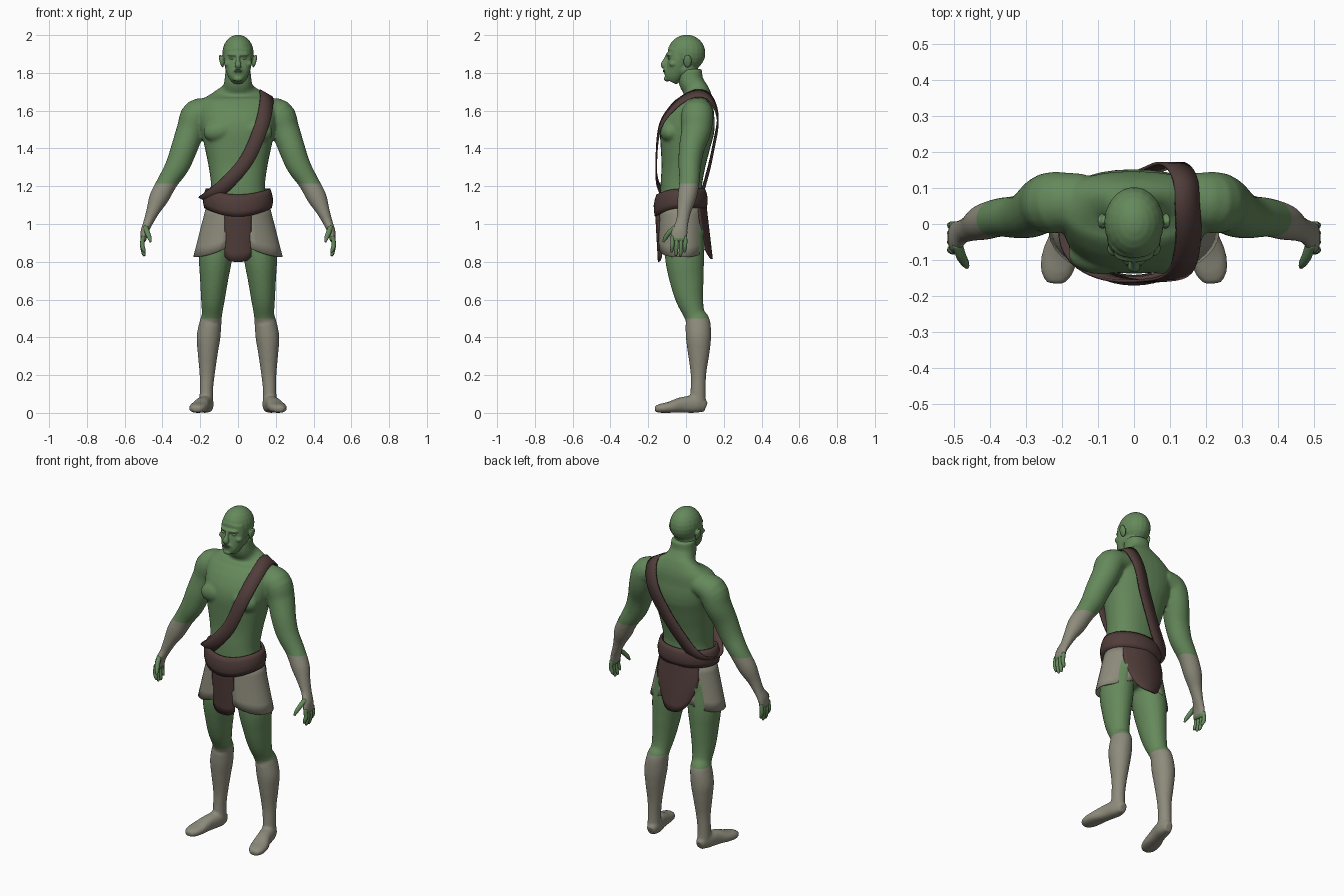
import bpy, bmesh, math
from mathutils import Vector, Matrix

cube = bpy.data.objects.get("Cube")
if cube:
    bpy.data.objects.remove(cube)


def material(name, rgb):
    m = bpy.data.materials.new(name)
    m.use_nodes = True
    m.diffuse_color = (*rgb, 1)
    m.node_tree.nodes["Principled BSDF"].inputs["Base Color"].default_value = (*rgb, 1)
    return m


SKIN = material("green skin", (0.13, 0.25, 0.105))
WRAP = material("grey cloth", (0.27, 0.26, 0.20))
LEATHER = material("brown leather", (0.08, 0.046, 0.042))
EYE = material("pale eye", (0.45, 0.5, 0.38))
MOUTH = material("dark mouth", (0.03, 0.045, 0.025))


def spline(pts, steps, closed=False):
    """Catmull-Rom curve through tuples of any length."""
    n, out = len(pts), []
    for i in range(n if closed else n - 1):
        pick = (lambda k: pts[k % n]) if closed else (lambda k: pts[min(max(k, 0), n - 1)])
        quad = list(zip(pick(i - 1), pick(i), pick(i + 1), pick(i + 2)))
        for s in range(steps):
            t = s / steps
            out.append([b + t * (c - a) / 2 + t * t * (a - 2.5 * b + 2 * c - d / 2)
                        + t ** 3 * (1.5 * (b - c) + (d - a) / 2) for a, b, c, d in quad])
    return out if closed else out + [list(pts[-1])]


def loft(bm, rings, ref="Y", sides=20, steps=4, power=2.0, mirror=1):
    """Closed tube through (x, y, z, radius across, radius along ref)."""
    rows, path = [], spline(rings, steps)
    axis = Vector((0, 1, 0)) if ref == "Y" else Vector((0, 0, 1))
    for i, (x, y, z, ru, rv) in enumerate(path):
        a, b = path[max(i - 1, 0)], path[min(i + 1, len(path) - 1)]
        t = (Vector(b[:3]) - Vector(a[:3])).normalized()
        v = (axis - axis.dot(t) * t).normalized()
        u = v.cross(t)
        row = []
        for k in range(sides):
            c, s = math.cos(math.tau * k / sides), math.sin(math.tau * k / sides)
            c = math.copysign(abs(c) ** (2 / power), c)
            s = math.copysign(abs(s) ** (2 / power), s)
            p = Vector((x, y, z)) + u * c * ru + v * s * rv
            row.append(bm.verts.new((p.x * mirror, p.y, p.z)))
        rows.append(row)
    for r, q in zip(rows, rows[1:]):
        for k in range(sides):
            j = (k + 1) % sides
            bm.faces.new((r[k], r[j], q[j], q[k]))
    bm.faces.new(rows[0])
    bm.faces.new(rows[-1])


def blob(bm, centre, radii, tilt=0):
    m = Matrix.Translation(centre) @ Matrix.Rotation(tilt, 4, "Y") @ Matrix.Diagonal((*radii, 1))
    bmesh.ops.create_uvsphere(bm, u_segments=20, v_segments=12, radius=1, matrix=m)


def finish(bm, name, *mats):
    bmesh.ops.recalc_face_normals(bm, faces=bm.faces)
    me = bpy.data.meshes.new(name)
    bm.to_mesh(me)
    bm.free()
    for m in mats:
        me.materials.append(m)
    me.polygons.foreach_set("use_smooth", [True] * len(me.polygons))
    ob = bpy.data.objects.new(name, me)
    bpy.context.scene.collection.objects.link(ob)
    return ob


def fuse(bm, voxel, smooth):
    """Blend overlapping forms into one skin and return it as a new bmesh."""
    ob = finish(bm, "fuse_helper")
    mod = ob.modifiers.new("blend", "REMESH")
    mod.mode, mod.voxel_size = "VOXEL", voxel
    mod = ob.modifiers.new("soften", "SMOOTH")
    mod.factor, mod.iterations = 0.5, smooth
    dg = bpy.context.evaluated_depsgraph_get()
    out = bmesh.new()
    me = bpy.data.meshes.new_from_object(ob.evaluated_get(dg))
    out.from_mesh(me)
    bpy.data.objects.remove(ob)
    bpy.data.meshes.remove(me)
    return out


def sheet(name, f, nu, nv, mat, closed=False, thick=0.008):
    """Cloth or leather surface from f(u, v), both 0 to 1."""
    bm = bmesh.new()
    cols = [[bm.verts.new(f(i / nu, j / nv)) for j in range(nv + 1)]
            for i in range(nu if closed else nu + 1)]
    for i in range(nu):
        a, b = cols[i], cols[(i + 1) % len(cols)]
        for j in range(nv):
            bm.faces.new((a[j], b[j], b[j + 1], a[j + 1]))
    ob = finish(bm, name, mat)
    mod = ob.modifiers.new("thickness", "SOLIDIFY")
    mod.thickness, mod.offset = thick, 0
    bpy.context.view_layer.objects.active = ob
    ob.select_set(True)
    bpy.ops.object.shade_smooth_by_angle(angle=math.radians(45))
    ob.select_set(False)


# Torso and neck: (height, half width, front y, back y)
torso = [(0.9, 0.12, -0.09, 0.08), (1.0, 0.16, -0.12, 0.1), (1.1, 0.155, -0.135, 0.095),
         (1.2, 0.143, -0.135, 0.085), (1.3, 0.155, -0.13, 0.1), (1.4, 0.175, -0.135, 0.125),
         (1.49, 0.195, -0.138, 0.148), (1.55, 0.205, -0.115, 0.158), (1.6, 0.21, -0.08, 0.158),
         (1.65, 0.2, -0.035, 0.148), (1.69, 0.14, -0.015, 0.13), (1.72, 0.085, -0.02, 0.11),
         (1.76, 0.072, -0.04, 0.09), (1.82, 0.066, -0.04, 0.085)]
body = bmesh.new()
loft(body, [(0, (f + b) / 2, z, w, (b - f) / 2) for z, w, f, b in torso], sides=32, power=2.3)

# Limbs and chest muscles, mirrored
arm = [(0.13, 0.07, 1.605, 0.06, 0.07), (0.215, 0.06, 1.58, 0.082, 0.085), (0.25, 0.055, 1.5, 0.075, 0.08),
       (0.285, 0.03, 1.4, 0.07, 0.068), (0.32, 0.02, 1.31, 0.064, 0.06), (0.372, 0.018, 1.225, 0.054, 0.054),
       (0.418, 0.005, 1.14, 0.052, 0.05), (0.45, -0.01, 1.07, 0.036, 0.038), (0.475, -0.02, 1.01, 0.026, 0.034),
       (0.495, -0.035, 0.96, 0.021, 0.044), (0.503, -0.038, 0.905, 0.015, 0.044)]
leg = [(0.1, -0.01, 0.98, 0.075, 0.1), (0.118, -0.008, 0.83, 0.088, 0.104), (0.127, 0.004, 0.7, 0.074, 0.09),
       (0.133, 0.02, 0.6, 0.063, 0.073), (0.138, 0.045, 0.52, 0.054, 0.056), (0.145, 0.062, 0.48, 0.058, 0.066),
       (0.156, 0.066, 0.4, 0.063, 0.067), (0.16, 0.067, 0.32, 0.054, 0.058), (0.163, 0.066, 0.21, 0.041, 0.042),
       (0.167, 0.064, 0.13, 0.036, 0.04), (0.168, 0.062, 0.04, 0.037, 0.043)]
foot = [(0.164, 0.105, 0.03, 0.024, 0.028), (0.168, 0.06, 0.045, 0.04, 0.045), (0.187, -0.02, 0.042, 0.041, 0.042),
        (0.205, -0.085, 0.03, 0.05, 0.03), (0.215, -0.135, 0.024, 0.044, 0.024), (0.218, -0.165, 0.02, 0.024, 0.016)]
for s in (1, -1):
    loft(body, arm, mirror=s)
    loft(body, leg, mirror=s)
    loft(body, foot, ref="Z", mirror=s, power=2.4)
    blob(body, (s * 0.09, -0.082, 1.495), (0.095, 0.058, 0.062), s * 0.2)
    blob(body, (s * 0.085, 0.01, 0.96), (0.085, 0.092, 0.1))
body = fuse(body, 0.008, 5)
for h in (0.5, 0.925, 1.215):
    bmesh.ops.bisect_plane(body, geom=body.verts[:] + body.edges[:] + body.faces[:],
                           plane_co=(0, 0, h), plane_no=(0, 0, 1))
for f in body.faces:
    c = f.calc_center_median()
    f.material_index = int(c.z < 0.5 or (abs(c.x) > 0.3 and 0.925 < c.z < 1.215))
finish(body, "body", SKIN, WRAP)

# Fingers and thumbs
for s, side in ((1, "left"), (-1, "right")):
    bm = bmesh.new()
    for y, tip in ((-0.072, 0.85), (-0.05, 0.832), (-0.026, 0.83), (-0.004, 0.85)):
        loft(bm, [(0.502, y, 0.935, 0.011, 0.011), (0.507, y, 0.89, 0.012, 0.011),
                  (0.5, y - 0.003, tip + 0.015, 0.01, 0.01), (0.495, y - 0.004, tip, 0.005, 0.005)],
             sides=10, mirror=s)
    loft(bm, [(0.49, -0.055, 0.985, 0.014, 0.012), (0.48, -0.088, 0.955, 0.014, 0.013),
              (0.468, -0.11, 0.925, 0.011, 0.011), (0.463, -0.12, 0.905, 0.005, 0.005)],
         ref="Z", sides=10, mirror=s)
    finish(bm, side + "_fingers", SKIN)

# Head with jaw, brow, nose, lips and ears
head = bmesh.new()
blob(head, (0, 0.003, 1.905), (0.083, 0.1, 0.097))
loft(head, [(0, -0.082, 1.755, 0.032, 0.034), (0, -0.07, 1.778, 0.05, 0.047), (0, -0.05, 1.82, 0.067, 0.056),
            (0, -0.04, 1.87, 0.075, 0.056), (0, -0.03, 1.92, 0.072, 0.066)], power=2.2)
blob(head, (0, -0.01, 1.82), (0.066, 0.075, 0.05))
blob(head, (0, -0.085, 1.897), (0.058, 0.022, 0.012))
blob(head, (0, -0.103, 1.81), (0.03, 0.016, 0.022))
blob(head, (0, -0.1, 1.768), (0.026, 0.018, 0.014))
loft(head, [(0, -0.095, 1.895, 0.01, 0.012), (0, -0.108, 1.865, 0.011, 0.014),
            (0, -0.118, 1.842, 0.019, 0.017), (0, -0.108, 1.83, 0.014, 0.012)], sides=12)
for s in (1, -1):
    blob(head, (s * 0.088, 0.008, 1.862), (0.01, 0.023, 0.036), s * 0.25)
    blob(head, (s * 0.055, -0.068, 1.848), (0.02, 0.022, 0.016))
finish(fuse(head, 0.005, 3), "head", SKIN)
for s, side in ((1, "left"), (-1, "right")):
    bm = bmesh.new()
    blob(bm, (s * 0.034, -0.087, 1.876), (0.015, 0.0095, 0.005), s * -0.15)
    finish(bm, side + "_eye", EYE)
bm = bmesh.new()
blob(bm, (0, -0.114, 1.81), (0.021, 0.0075, 0.009))
finish(bm, "mouth", MOUTH)


# Belt that dips at the front
def belt(u, v):
    a = math.tau * u
    front = max(0, -math.sin(a)) ** 2
    top, low = 1.185 - 0.03 * front, 1.085 - 0.045 * front
    r = 0.01 * math.sin(math.pi * v) + 0.008 * v
    return (math.cos(a) * (0.165 + r), -0.028 + math.sin(a) * (0.123 + r), top + (low - top) * v)


sheet("belt", belt, 40, 4, LEATHER, closed=True, thick=0.012)

# Skirt panels at each side
for s, side in ((1, "left"), (-1, "right")):
    def panel(u, v, s=s):
        a = math.radians(-73 + 140 * u)
        drop = 0.275 - 0.045 * abs(2 * u - 1) ** 3
        return (s * math.cos(a) * (0.163 + 0.07 * v), -0.02 + math.sin(a) * (0.122 + 0.008 * v), 1.1 - drop * v)
    sheet(side + "_skirt_panel", panel, 16, 5, WRAP)


# Hanging cloths at front and back
def front_cloth(u, v):
    k = 2 * u - 1
    return (k * 0.071, -0.16 + 0.015 * v + 0.015 * k * k, 1.07 - v * (0.27 - 0.03 * abs(k) ** 4))


def back_cloth(u, v):
    k = 2 * u - 1
    wide = 0.12 + 0.02 * math.sin(math.pi * v) - 0.025 * v ** 3
    return (k * wide, 0.102 + 0.036 * v - 0.045 * k * k, 1.12 - v * (0.305 - 0.07 * abs(k) ** 3))


sheet("front_cloth", front_cloth, 12, 6, LEATHER)
sheet("back_cloth", back_cloth, 16, 8, LEATHER)

# Shoulder strap: a closed diagonal band
loop = spline([(0.148, 0.05, 1.69), (0.15, -0.05, 1.635), (0.125, -0.135, 1.52), (0.05, -0.157, 1.345),
               (-0.06, -0.15, 1.215), (-0.145, -0.1, 1.145), (-0.175, -0.02, 1.125), (-0.135, 0.07, 1.15),
               (-0.05, 0.112, 1.26), (0.045, 0.148, 1.42), (0.105, 0.168, 1.56), (0.14, 0.13, 1.665)], 5, True)


def strap(u, v):
    i = round(u * len(loop)) % len(loop)
    t = (Vector(loop[(i + 1) % len(loop)]) - Vector(loop[i - 1])).normalized()
    n = Vector((0.87, 0, -0.49))
    n = (n - n.dot(t) * t).normalized()
    return Vector(loop[i]) + n * (v - 0.5) * 0.075


sheet("shoulder_strap", strap, len(loop), 2, LEATHER, closed=True)
